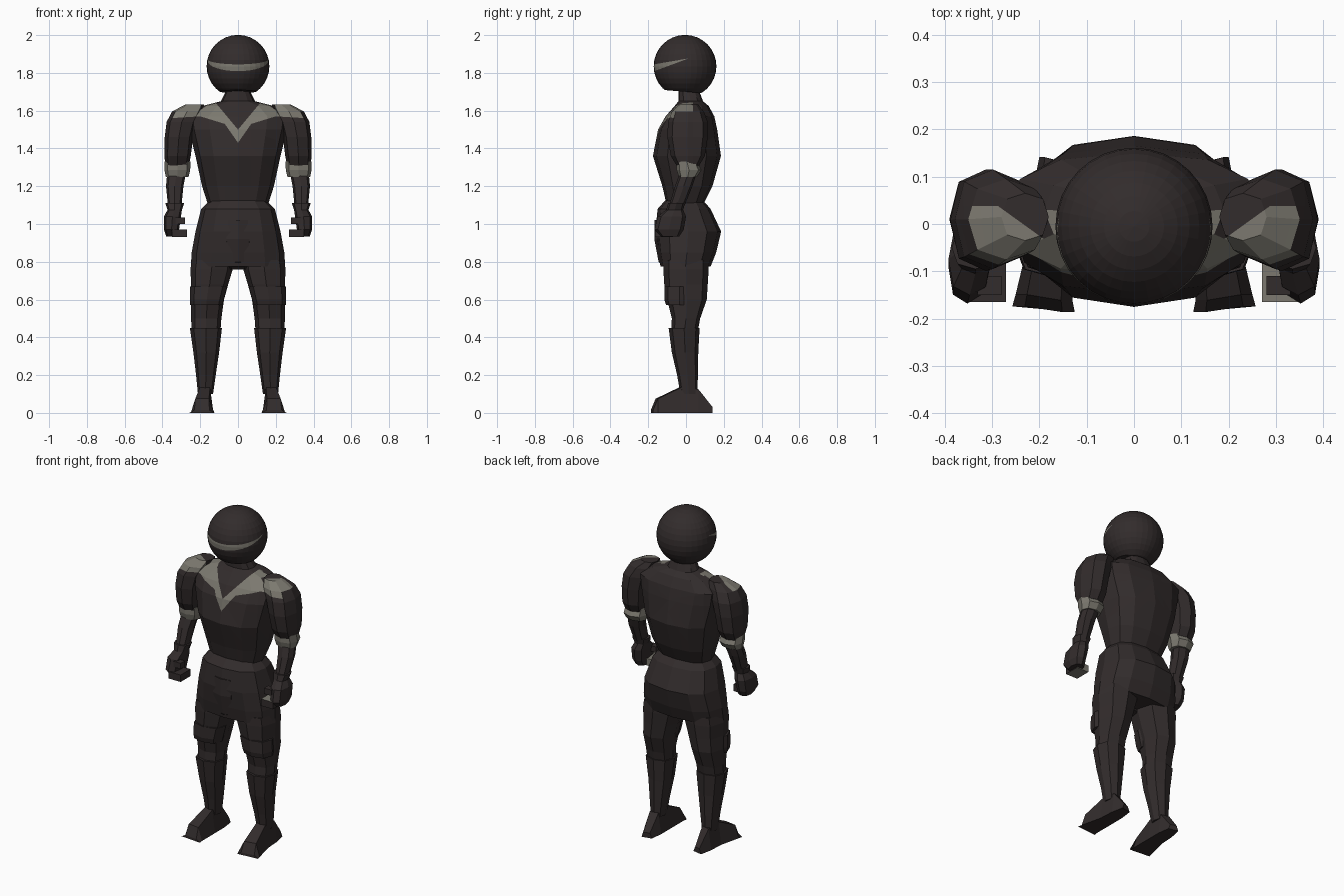
import bpy, bmesh, math
from mathutils import Vector

if "Cube" in bpy.data.objects:
    bpy.data.objects.remove(bpy.data.objects["Cube"])


def material(name, rgb):
    m = bpy.data.materials.new(name)
    m.diffuse_color = (*rgb, 1)
    m.use_nodes = True
    m.node_tree.nodes["Principled BSDF"].inputs["Base Color"].default_value = m.diffuse_color
    return m


DARK = material("charcoal suit", (0.032, 0.025, 0.025))
LIGHT = material("warm grey trim", (0.20, 0.19, 0.16))


def finish(name, bm, mat=DARK):
    bmesh.ops.recalc_face_normals(bm, faces=bm.faces)
    me = bpy.data.meshes.new(name)
    bm.to_mesh(me)
    bm.free()
    me.materials.append(mat)
    me.materials.append(LIGHT)
    ob = bpy.data.objects.new(name, me)
    bpy.context.collection.objects.link(ob)
    return ob


def skin(rings):
    """Bridge a list of point rings and close both ends."""
    bm = bmesh.new()
    vs = [[bm.verts.new(p) for p in r] for r in rings]
    n = len(vs[0])
    for a, b in zip(vs, vs[1:]):
        for i in range(n):
            j = (i + 1) % n
            bm.faces.new((a[i], a[j], b[j], b[i]))
    bm.faces.new(vs[0])
    bm.faces.new(vs[-1])
    bmesh.ops.recalc_face_normals(bm, faces=bm.faces)
    return bm


def oval(z, x, yf, yb, rx, n, power=0.8):
    """Squared oval between front yf and back yb."""
    pts = []
    for i in range(n):
        a = math.tau * i / n + math.pi / 2
        c, s = math.cos(a), math.sin(a)
        px = math.copysign(abs(c) ** power, c) * rx if abs(c) > 1e-6 else 0
        py = math.copysign(abs(s) ** power, s) if abs(s) > 1e-6 else 0
        pts.append((x + px, (yf + yb) / 2 + py * (yb - yf) / 2, z))
    return pts


def body(rings, n=12):
    # rings: z, front y, back y, half width
    return skin([oval(z, 0, f, b, rx, n) for z, f, b, rx in rings])


def limb(rings, side, n=8):
    # rings: z, centre x, centre y, half width, half depth
    return skin([oval(z, side * x, y - ry, y + ry, rx, n) for z, x, y, rx, ry in rings])


def box(x0, x1, y0, y1, z0, z1):
    return skin([[(x0, y0, z), (x1, y0, z), (x1, y1, z), (x0, y1, z)] for z in (z0, z1)])


def cut(bm, co, no):
    bmesh.ops.bisect_plane(bm, geom=bm.verts[:] + bm.edges[:] + bm.faces[:],
                           plane_co=co, plane_no=no, dist=1e-5)


# Chest yoke outline, as height over distance from the centre
LOW = [(0, 1.43), (0.07, 1.53), (0.20, 1.57), (0.36, 1.56)]


def low_edge(x):
    for (xa, za), (xb, zb) in zip(LOW, LOW[1:]):
        if x <= xb:
            return za + (zb - za) * (x - xa) / (xb - xa)
    return 9


def paint_yoke(bm):
    """Cut the yoke outline into the faces and colour the inside."""
    for s in (-1, 1):
        for (xa, za), (xb, zb) in zip(LOW, LOW[1:]):
            cut(bm, (s * xa, 0, za), (-s * (zb - za), 0, xb - xa))
            cut(bm, (s * xb, 0, 0), (1, 0, 0))
        cut(bm, (0, 0, 1.50), (-s * 1.2, 0, 1))
        cut(bm, (s * 0.165, -0.05, 0), (s * 0.72, -1, 0))
    cut(bm, (0, 0.038, 0), (0, 1, 0))
    cut(bm, (0, 0, 0), (1, 0, 0))
    for f in bm.faces:
        c = f.calc_center_median()
        x = abs(c.x)
        inner = c.z < 1.50 + 1.2 * x and (x < 0.165 or c.y < -0.05 + 0.72 * (x - 0.165))
        if x < 0.345 and c.y < 0.038 and c.z > low_edge(x) and inner and c.z < 1.66:
            f.material_index = 1


# Torso with neck slope
torso = body([(1.09, -0.10, 0.085, 0.155), (1.2, -0.125, 0.14, 0.19),
              (1.36, -0.175, 0.185, 0.225), (1.5, -0.148, 0.165, 0.26),
              (1.57, -0.108, 0.15, 0.27), (1.625, -0.06, 0.12, 0.19),
              (1.65, -0.04, 0.09, 0.09), (1.73, -0.04, 0.06, 0.05)])
paint_yoke(torso)
finish("torso", torso)

# Shorts with front panel
finish("shorts", body([(0.775, -0.135, 0.13, 0.25), (0.85, -0.15, 0.16, 0.245),
                       (0.96, -0.163, 0.186, 0.225), (1.08, -0.15, 0.13, 0.195),
                       (1.125, -0.11, 0.09, 0.15)]))
finish("front_panel", skin([oval(z, 0, f, 0, w, 8, 0.6) for z, f, w in
                            ((0.76, -0.10, 0.04), (0.80, -0.145, 0.06),
                             (0.92, -0.168, 0.075), (1.02, -0.166, 0.065))]))

# Helmet: sphere with flat underside and a tapering visor band
hc = Vector((0, -0.005, 1.835))
helmet = bmesh.new()
bmesh.ops.create_uvsphere(helmet, u_segments=32, v_segments=16, radius=0.166)
bmesh.ops.translate(helmet, verts=helmet.verts, vec=hc)
res = bmesh.ops.bisect_plane(helmet, geom=helmet.verts[:] + helmet.edges[:] + helmet.faces[:],
                             plane_co=(0, 0, 1.70), plane_no=(0, 0.08, 1), clear_inner=True)
bmesh.ops.holes_fill(helmet, edges=[e for e in res["geom_cut"] if isinstance(e, bmesh.types.BMEdge)])
LO, HI, TIP = Vector((0, -0.171, 1.808)), Vector((0, -0.171, 1.845)), Vector((0, 0.015, 1.877))
for p in (LO, HI):
    d = TIP - p
    cut(helmet, p, (0, -d.z, d.y))
for f in helmet.faces:
    c = f.calc_center_median()
    t = (c.y - LO.y) / (TIP.y - LO.y)
    if t < 1 and LO.z + t * (TIP.z - LO.z) < c.z < HI.z + t * (TIP.z - HI.z):
        f.material_index = 1
finish("helmet", helmet)

for s, side in ((1, "left"), (-1, "right")):
    # Shoulder and upper arm
    arm = limb([(1.31, 0.322, 0.01, 0.062, 0.06), (1.36, 0.32, 0.01, 0.07, 0.09),
                (1.46, 0.313, 0.008, 0.075, 0.107), (1.54, 0.298, 0.01, 0.08, 0.105),
                (1.595, 0.27, 0.01, 0.08, 0.085), (1.632, 0.23, 0.015, 0.05, 0.05)], s)
    paint_yoke(arm)
    finish(side + "_upper_arm", arm)
    # Elbow band, forearm and cuff
    finish(side + "_elbow_band", limb([(1.25, 0.322, 0.01, 0.06, 0.048),
                                       (1.285, 0.321, 0.016, 0.068, 0.066),
                                       (1.33, 0.32, 0.005, 0.068, 0.055)], s), LIGHT)
    finish(side + "_forearm", limb([(1.08, 0.335, -0.055, 0.034, 0.04),
                                    (1.2, 0.335, -0.012, 0.046, 0.046),
                                    (1.27, 0.325, 0.012, 0.05, 0.045)], s))
    finish(side + "_glove", limb([(0.935, 0.345, -0.085, 0.035, 0.05),
                                  (0.97, 0.352, -0.09, 0.04, 0.078),
                                  (1.04, 0.347, -0.075, 0.045, 0.075),
                                  (1.075, 0.335, -0.06, 0.038, 0.045),
                                  (1.11, 0.335, -0.05, 0.05, 0.045)], s))
    # Curled fingers and thumb
    fingers = box(s * 0.27, s * 0.35, -0.165, -0.07, 0.93, 0.972)
    if s > 0:
        for f in fingers.faces:
            f.normal_update()
            f.material_index = int(f.normal.y > -0.5 and abs(f.normal.x) < 0.5)
    finish(side + "_fingers", fingers)
    finish(side + "_thumb", box(s * 0.28, s * 0.33, -0.15, -0.11, 1.0, 1.035))

    # Thigh, knee pad and boot shaft
    finish(side + "_thigh", limb([(0.42, 0.17, -0.01, 0.076, 0.07), (0.5, 0.168, 0.0, 0.08, 0.075),
                                  (0.6, 0.162, 0.005, 0.088, 0.105), (0.68, 0.15, 0.0, 0.098, 0.115),
                                  (0.76, 0.14, 0.0, 0.112, 0.12), (0.81, 0.135, 0.0, 0.11, 0.12)], s))
    finish(side + "_knee_pad", limb([(0.57, 0.168, -0.035, 0.085, 0.07),
                                     (0.6, 0.165, -0.035, 0.09, 0.08),
                                     (0.67, 0.155, -0.035, 0.098, 0.08)], s))
    finish(side + "_boot_shaft", limb([(0.1, 0.172, 0.015, 0.04, 0.045),
                                       (0.2, 0.17, 0.008, 0.052, 0.055),
                                       (0.32, 0.168, -0.005, 0.068, 0.07),
                                       (0.45, 0.17, -0.01, 0.085, 0.082)], s))
    # Foot, sectioned from heel to toe
    foot = []
    for y, z0, z1, a, b in ((0.135, 0.0, 0.03, 0.14, 0.20), (0.06, 0.0, 0.125, 0.13, 0.215),
                            (-0.03, 0.0, 0.135, 0.13, 0.22), (-0.155, 0.0, 0.075, 0.13, 0.25),
                            (-0.18, 0.0, 0.015, 0.125, 0.257)):
        m = 0.2 * (b - a)
        foot.append([(s * a, y - 0.006, z0), (s * b, y + 0.006, z0),
                     (s * (b - m), y + 0.006, z1), (s * (a + m), y - 0.006, z1)])
    finish(side + "_foot", skin(foot))
